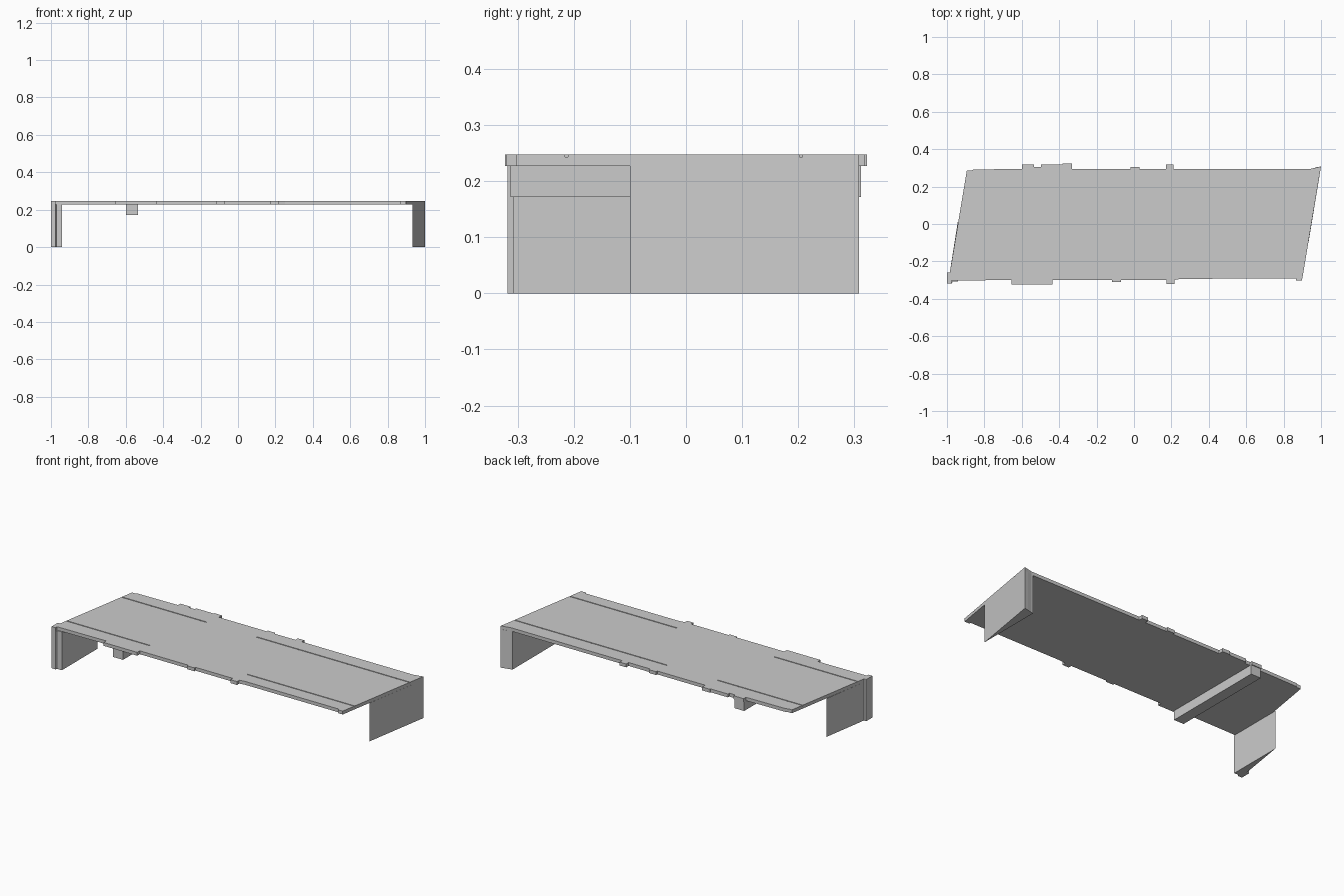
import bpy, bmesh

if "Cube" in bpy.data.objects:
    bpy.data.objects.remove(bpy.data.objects["Cube"])

DECK_LOW, DECK_TOP = 0.227, 0.247


def prism(name, outline, z0, z1):
    """Extrude a plan outline between two heights."""
    bm = bmesh.new()
    face = bm.faces.new([bm.verts.new((x, y, z0)) for x, y in outline])
    ext = bmesh.ops.extrude_face_region(bm, geom=[face])
    top = [v for v in ext["geom"] if isinstance(v, bmesh.types.BMVert)]
    bmesh.ops.translate(bm, verts=top, vec=(0, 0, z1 - z0))
    bmesh.ops.recalc_face_normals(bm, faces=bm.faces)
    mesh = bpy.data.meshes.new(name)
    bm.to_mesh(mesh)
    bm.free()
    obj = bpy.data.objects.new(name, mesh)
    bpy.context.collection.objects.link(obj)
    return obj


def rect(x0, x1, y0, y1):
    return [(x0, y0), (x1, y0), (x1, y1), (x0, y1)]


def edge(start, end, tabs, base):
    """Edge of the deck with rectangular tabs (x0, x1, y) stepping out of it."""
    pts = [start]
    last = None
    for x0, x1, y in tabs:
        if last != x0:
            pts.append((x0, base))
        pts += [(x0, y), (x1, y)]
        last = x1
        if not any(t[0] == x1 for t in tabs):
            pts.append((x1, base))
    return pts + [end]


# Deck: skewed slab with small tabs on the long edges
front_tabs = [(-0.655, -0.435, -0.323), (-0.117, -0.07, -0.309), (0.175, 0.217, -0.32)]
back_tabs = [(0.212, 0.17, 0.318), (0.03, -0.018, 0.306), (-0.332, -0.383, 0.323),
             (-0.383, -0.497, 0.317), (-0.497, -0.535, 0.304), (-0.535, -0.6, 0.317)]
front = edge((-0.975, -0.303), (0.25, -0.293), front_tabs, -0.299)
back = edge((0.945, 0.295), (-0.86, 0.291), back_tabs, 0.295)
outline = ([(-0.985, -0.26), (-1.0, -0.26), (-1.0, -0.318), (-0.975, -0.318)] + front
           + [(0.865, -0.292), (0.867, -0.302), (0.898, -0.302), (1.0, 0.308)]
           + back + [(-0.87, 0.285), (-0.894, 0.285)])
deck = prism("deck", outline, DECK_LOW, DECK_TOP)

# Thin seams cut into the deck surface
for i, (x0, x1, y) in enumerate([(-1.1, -0.35, 0.205), (-1.1, -0.43, -0.213),
                                 (-0.02, 1.1, 0.205), (0.21, 1.1, -0.213)]):
    cutter = prism(f"seam_cutter_{i}", rect(x0, x1, y - 0.003, y + 0.003), DECK_TOP - 0.004, 0.27)
    cutter.hide_render = True
    cutter.hide_set(True)
    mod = deck.modifiers.new(f"seam_{i}", "BOOLEAN")
    mod.operation = "DIFFERENCE"
    mod.solver = "EXACT"
    mod.object = cutter

# Wedge-shaped end supports
prism("left_support", [(-1.0, -0.318), (-0.975, -0.318), (-0.97, -0.308), (-0.94, -0.308),
                       (-0.94, 0.025), (-0.985, -0.26), (-1.0, -0.26)], 0, DECK_LOW)
prism("right_support", [(0.933, -0.1), (1.0, 0.308), (0.975, 0.303),
                        (0.945, 0.295), (0.933, 0.295)], 0, DECK_LOW)

# Cross beam under the deck
prism("cross_beam", rect(-0.6, -0.535, -0.313, 0.312), 0.172, DECK_LOW)
